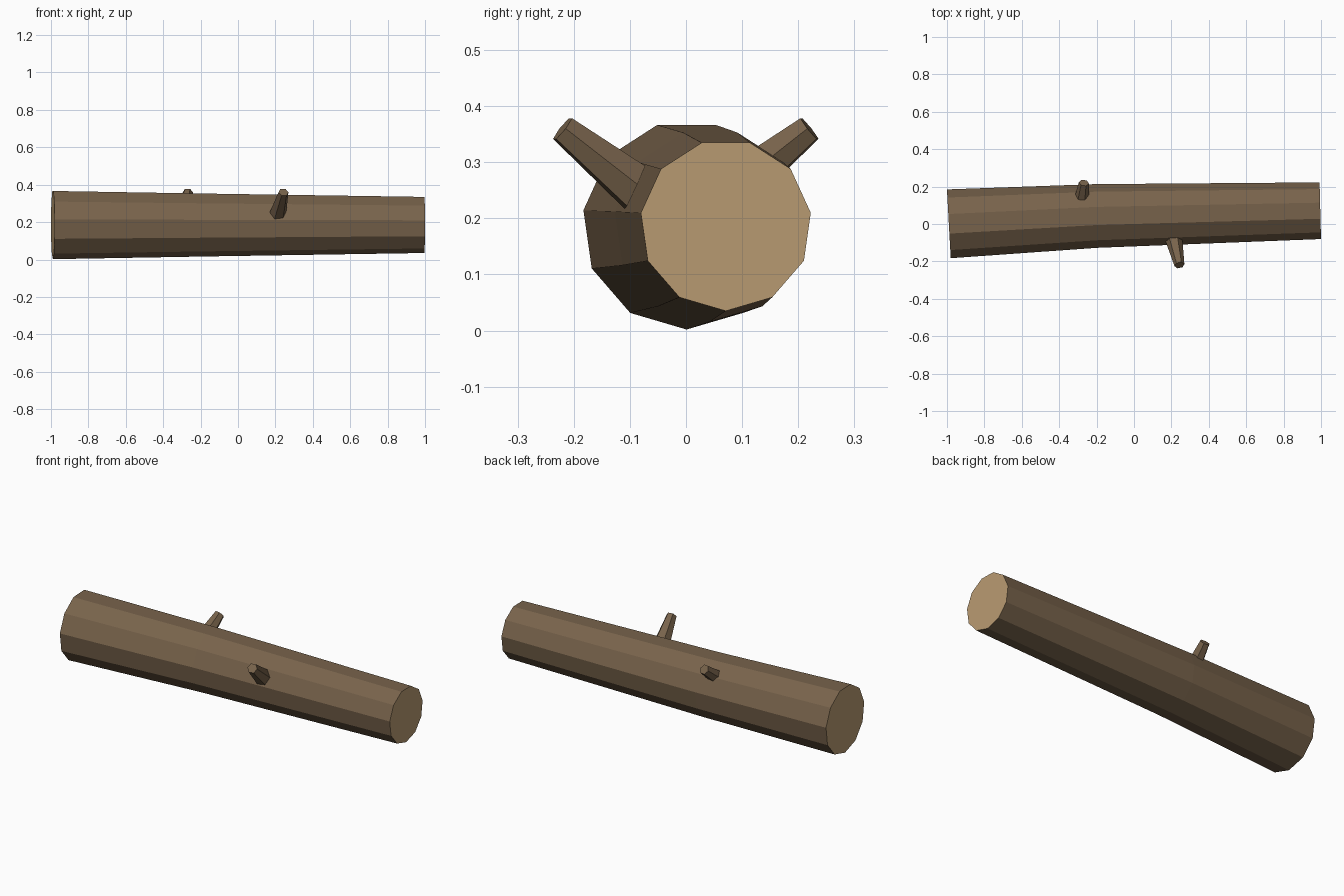
import bpy, bmesh, math
from mathutils import Vector

if "Cube" in bpy.data.objects:
    bpy.data.objects.remove(bpy.data.objects["Cube"])


def material(name, rgb):
    m = bpy.data.materials.new(name)
    m.diffuse_color = (*rgb, 1.0)
    m.use_nodes = True
    m.node_tree.nodes["Principled BSDF"].inputs["Base Color"].default_value = m.diffuse_color
    return m


bark = material("bark brown", (0.188, 0.125, 0.071))
wood = material("cut wood tan", (0.48, 0.325, 0.167))


def ring(centre, u, v, radius, sides, start):
    """Points of a regular polygon in the plane spanned by u and v."""
    pts = []
    for i in range(sides):
        a = start + math.tau * i / sides
        pts.append(centre + radius * (math.cos(a) * u + math.sin(a) * v))
    return pts


def tube(name, rings, mats, cap_mat):
    """Skin a list of rings, closing both ends with one flat face."""
    bm = bmesh.new()
    rows = [[bm.verts.new(p) for p in r] for r in rings]
    n = len(rows[0])
    for a, b in zip(rows, rows[1:]):
        for i in range(n):
            j = (i + 1) % n
            bm.faces.new((a[i], a[j], b[j], b[i]))
    for row in (rows[0], rows[-1]):
        bm.faces.new(row).material_index = cap_mat
    bmesh.ops.recalc_face_normals(bm, faces=bm.faces)
    mesh = bpy.data.meshes.new(name)
    bm.to_mesh(mesh)
    bm.free()
    for m in mats:
        mesh.materials.append(m)
    obj = bpy.data.objects.new(name, mesh)
    bpy.context.collection.objects.link(obj)
    return obj


# Log: slightly bent, tapering eleven-sided trunk with pale cut ends
# (x, y of centre, radius, sideways slope of the axis)
stations = [(-0.99, 0.001, 0.186, 0.055),
            (-0.20, 0.043, 0.172, 0.04),
            (0.996, 0.071, 0.153, 0.025)]
up = Vector((0, 0, 1))
rings = []
for x, y, r, slope in stations:
    side = Vector((-slope, 1, 0)).normalized()
    rings.append(ring(Vector((x, y, 0.188)), side, up, r, 11, -math.pi / 2))
tube("log", rings, [bark, wood], 1)


# Broken branch stubs: six-sided tapers leaning up and out
def stub(name, tip, inward, length, r_base, r_tip):
    tip, d = Vector(tip), Vector(inward).normalized()
    u = d.cross(up).normalized()
    v = u.cross(d)
    tube(name, [ring(tip + d * length, u, v, r_base, 6, 0),
                ring(tip, u, v, r_tip, 6, 0)], [bark], 0)


stub("front_branch_stub", (0.243, -0.22, 0.36), (-0.027, 0.125, -0.10), 0.20, 0.048, 0.027)
stub("back_branch_stub", (-0.268, 0.22, 0.36), (-0.018, -0.125, -0.10), 0.20, 0.048, 0.027)
